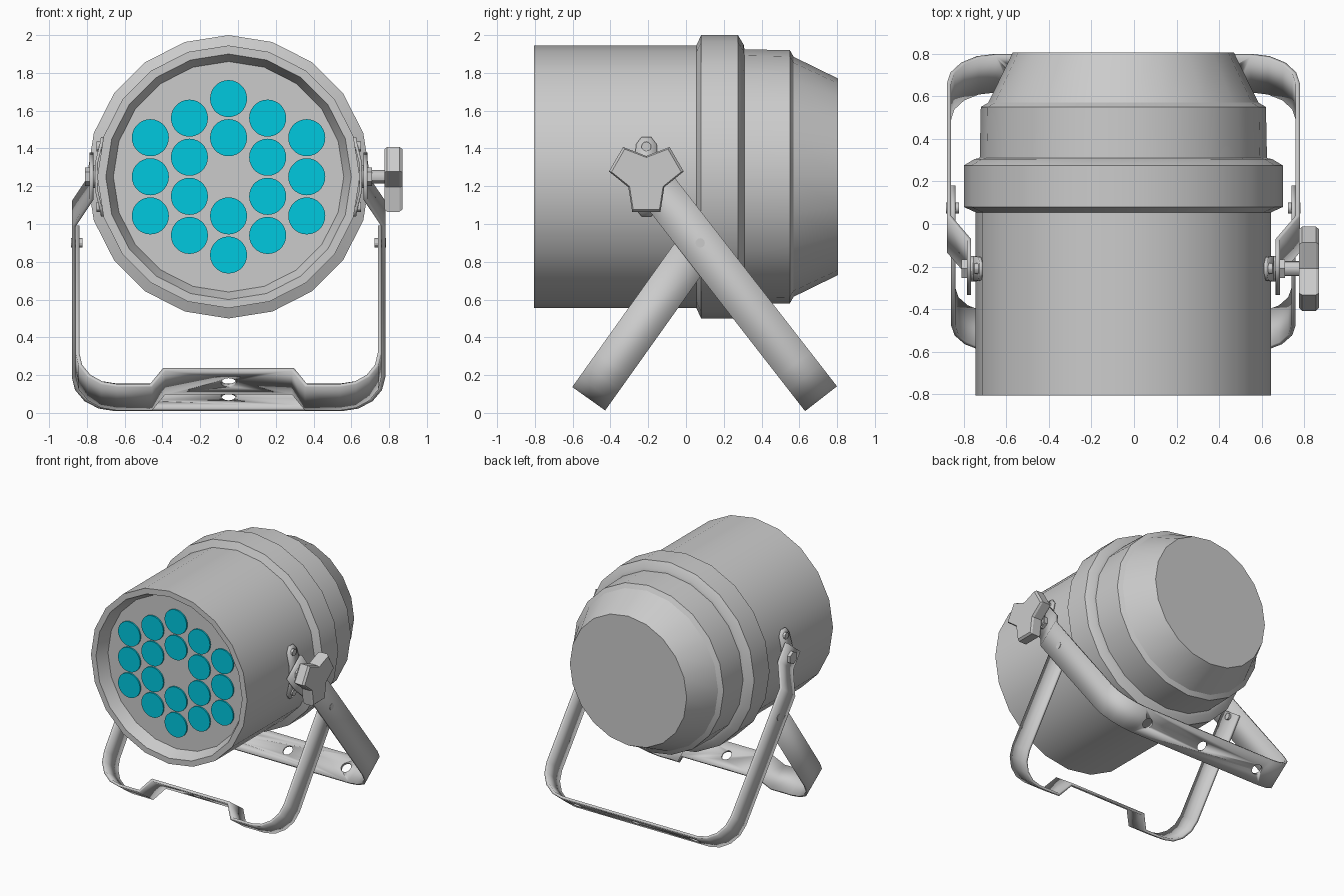
import bpy, bmesh
from math import sin, cos, pi, radians
from mathutils import Vector, Matrix

if "Cube" in bpy.data.objects:
    bpy.data.objects.remove(bpy.data.objects["Cube"])

CX, CZ = -0.05, 1.25          # lamp axis
PIVOT_Y = -0.21


def finish(name, bm, smooth=True):
    bmesh.ops.recalc_face_normals(bm, faces=bm.faces)
    me = bpy.data.meshes.new(name)
    bm.to_mesh(me)
    bm.free()
    ob = bpy.data.objects.new(name, me)
    bpy.context.collection.objects.link(ob)
    bpy.ops.object.select_all(action='DESELECT')
    ob.select_set(True)
    bpy.context.view_layer.objects.active = ob
    if smooth:
        bpy.ops.object.shade_smooth_by_angle(angle=radians(30))
    return ob


def lathe(name, profile, n):
    """Revolve (radius, y) points round the lamp axis."""
    bm = bmesh.new()
    rings = []
    for r, y in profile:
        if r == 0:
            rings.append([bm.verts.new((CX, y, CZ))] * n)
        else:
            rings.append([bm.verts.new((CX + r * sin(2 * pi * i / n), y, CZ + r * cos(2 * pi * i / n)))
                          for i in range(n)])
    for a, b in zip(rings, rings[1:]):
        for i in range(n):
            j = (i + 1) % n
            bm.faces.new(list(dict.fromkeys((a[i], a[j], b[j], b[i]))))
    return finish(name, bm)


def cylinder(name, centre, axis, r, length, n, r2=None):
    bm = bmesh.new()
    rot = Vector(axis).to_track_quat('Z', 'Y').to_matrix().to_4x4()
    bmesh.ops.create_cone(bm, cap_ends=True, segments=n, radius1=r, radius2=r if r2 is None else r2,
                          depth=length, matrix=Matrix.Translation(centre) @ rot)
    return finish(name, bm)


def apply(ob, mod):
    bpy.context.view_layer.objects.active = ob
    bpy.ops.object.modifier_apply(modifier=mod.name)


def ribbon(name, path, origin, along, widths, thick):
    """Sheet-metal strip: path is (x offset, distance along), extruded sideways."""
    along = Vector(along).normalized()
    side = along.cross(Vector((1, 0, 0)))
    bm = bmesh.new()
    rows = []
    for (x, t), w in zip(path, widths):
        p = Vector(origin) + Vector((x, 0, 0)) + along * t
        rows.append([bm.verts.new(p - side * w / 2), bm.verts.new(p + side * w / 2)])
    for a, b in zip(rows, rows[1:]):
        bm.faces.new((a[0], a[1], b[1], b[0]))
    ob = finish(name, bm)
    m = ob.modifiers.new("thickness", 'SOLIDIFY')
    m.thickness, m.offset, m.use_even_offset = thick, 0, True
    apply(ob, m)
    return ob


def drill(ob, points, axis, r):
    for p in points:
        c = cylinder("hole_cutter", p, axis, r, 0.12, 16)
        c.hide_render = True
        m = ob.modifiers.new("hole", 'BOOLEAN')
        m.object, m.solver = c, 'EXACT'
        apply(ob, m)
        bpy.data.objects.remove(c)


def yoke(name, half, origin, along, holes):
    path = [(-x, t) for x, t in reversed(half)] + half
    ob = ribbon(name, path, origin, along, [0.214] * len(path), 0.02)
    d = Vector(along).normalized()
    drill(ob, [Vector(origin) + Vector((x, 0, 0)) + d * t for x, t in holes], d, 0.04)
    return ob


def corner(x, r, t0=0.01, n=4):
    return [(x - r + r * sin(i * pi / 2 / n), t0 + r - r * cos(i * pi / 2 / n)) for i in range(n + 1)]


# Housing with recessed front
lathe("housing", [(0, -0.71), (0.61, -0.71), (0.65, -0.805), (0.695, -0.805), (0.695, 0.055),
                  (0.75, 0.08), (0.75, 0.275), (0.70, 0.305), (0.675, 0.31), (0.67, 0.55),
                  (0.635, 0.57), (0.52, 0.805), (0, 0.805)], 20)

# Light emitters
cyan = bpy.data.materials.new("cyan_light")
cyan.diffuse_color = (0.0, 0.58, 0.74, 1)
cyan.use_nodes = True
cyan.node_tree.nodes["Principled BSDF"].inputs["Base Color"].default_value = cyan.diffuse_color
S = 0.207
for col, rows in ((0, (2, 1, -1, -2)), (1, (1.5, 0.5, -0.5, -1.5)), (2, (1, 0, -1))):
    for sx in ((1,) if col == 0 else (-1, 1)):
        for row in rows:
            led = cylinder("led_lens", (CX + sx * col * S, -0.712, CZ + row * S), (0, -1, 0), 0.098, 0.02, 28)
            led.data.materials.append(cyan)

# Rear yoke: pivots on the housing
yoke("rear_yoke", corner(0.82, 0.22) + [(0.82, 1.24), (0.725, 1.42), (0.725, 1.57)],
     (CX, 0.715, 0.075), (0, -0.614, 0.789), [(-0.52, 0.01), (0, 0.01), (0.52, 0.01)])

# Front yoke: stepped foot, bolted inside the rear yoke
yoke("front_yoke", [(0.34, 0.115), (0.41, 0.01)] + corner(0.80, 0.21) + [(0.80, 1.05)],
     (CX, -0.515, 0.075), (0, 0.58, 0.815), [(0, 0.115)])

# Side fittings
for s, tag in ((-1, "left"), (1, "right")):
    ribbon("pivot_plate_" + tag,
           [(s * x, t) for x, t in ((0.668, -0.21), (0.675, -0.17), (0.70, -0.07),
                                    (0.70, 0.07), (0.675, 0.17), (0.668, 0.21))],
           (CX, PIVOT_Y, CZ), (0, 0, 1), (0.05, 0.11, 0.12, 0.12, 0.11, 0.05), 0.015)
    for dz in (-0.16, 0.16):
        cylinder("plate_screw", (CX + s * 0.685, PIVOT_Y, CZ + dz), (s, 0, 0), 0.026, 0.03, 12)
    cylinder("pivot_washer_" + tag, (CX + s * 0.71, PIVOT_Y, CZ), (s, 0, 0), 0.06, 0.012, 16)
    cylinder("pivot_nut_" + tag, (CX + s * 0.745, PIVOT_Y, CZ), (s, 0, 0), 0.05, 0.03, 6)
    cylinder("yoke_bolt_" + tag, (CX + s * 0.803, 0.075, 0.9), (s, 0, 0), 0.025, 0.06, 12)
cylinder("knob_shaft", (CX + 0.765, PIVOT_Y, CZ), (1, 0, 0), 0.035, 0.17, 12)

# Three-lobed tightening knob
bm = bmesh.new()
outline = []
for k in range(3):
    for deg, r in ((-22, 0.2), (22, 0.2), (60, 0.11)):
        a = radians(deg + 120 * k - 90)
        outline.append((r * cos(a), r * sin(a)))
loops = [[bm.verts.new((x, PIVOT_Y + u * f, CZ + v * f)) for u, v in outline]
         for x, f in ((0.775, 0.93), (0.79, 1), (0.855, 1), (0.87, 0.93))]
for a, b in zip(loops, loops[1:]):
    for i in range(9):
        j = (i + 1) % 9
        bm.faces.new((a[i], a[j], b[j], b[i]))
bm.faces.new(loops[0])
bm.faces.new(loops[-1])
finish("knob", bm, smooth=False)
